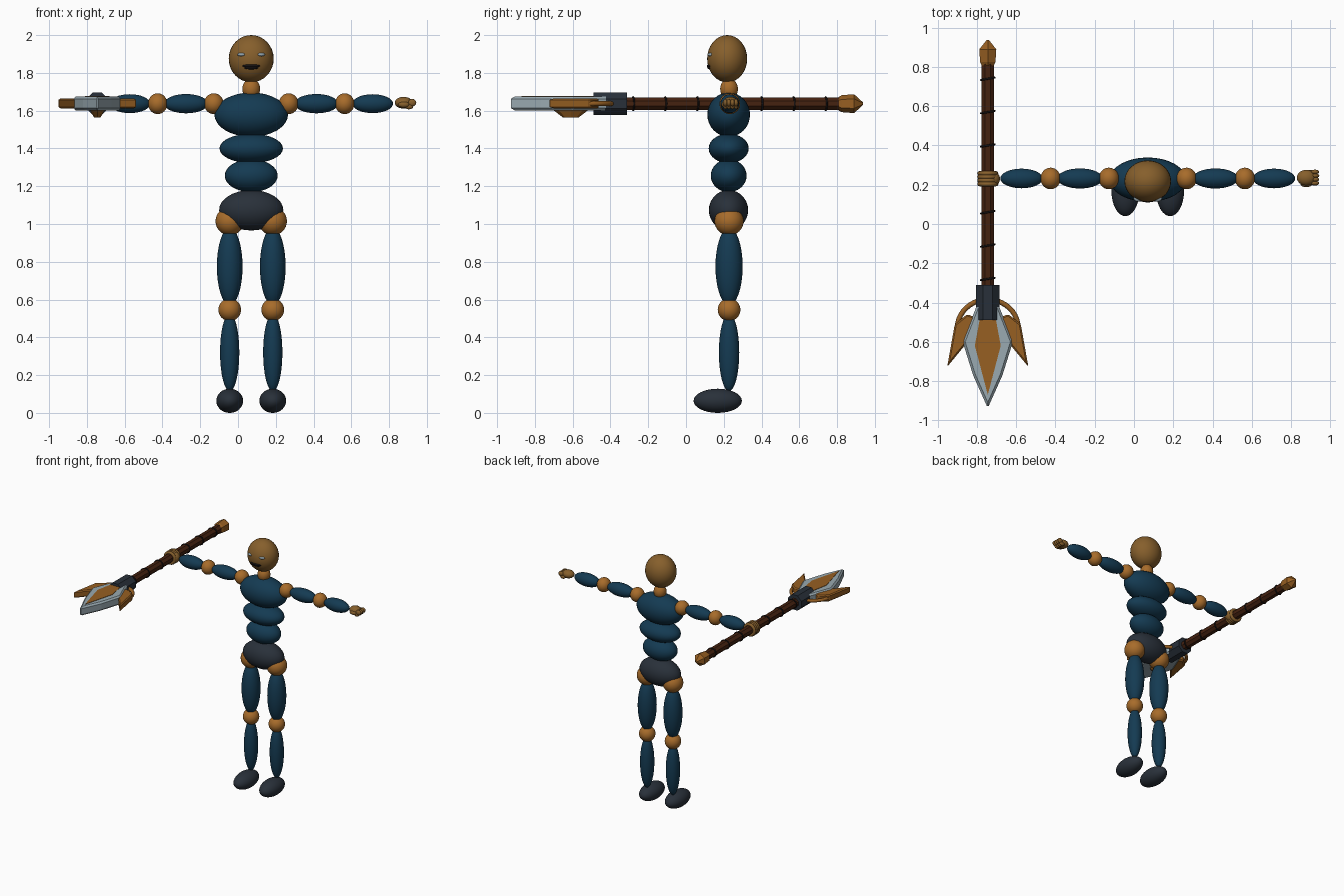
import bpy, bmesh
from math import pi, cos, sin
from mathutils import Matrix, Vector

if "Cube" in bpy.data.objects:
    bpy.data.objects.remove(bpy.data.objects["Cube"])


def material(name, r, g, b):
    m = bpy.data.materials.new(name)
    m.use_nodes = True
    m.diffuse_color = (r, g, b, 1)
    m.node_tree.nodes["Principled BSDF"].inputs["Base Color"].default_value = (r, g, b, 1)
    return m


BLUE = material("dark blue", 0.007, 0.043, 0.085)
ORANGE = material("joint orange", 0.39, 0.15, 0.024)
BROWN = material("skin brown", 0.24, 0.115, 0.025)
GREY = material("slate grey", 0.022, 0.03, 0.042)
SILVER = material("blade silver", 0.32, 0.4, 0.44)
GOLD = material("weapon gold", 0.31, 0.115, 0.016)
WOOD = material("shaft wood", 0.06, 0.016, 0.005)
BLACK = material("binding black", 0.008, 0.006, 0.006)

CX, CY, ARM_Z = 0.07, 0.228, 1.637     # body axis and arm height
WX = -0.745                            # weapon axis


def finish(name, bm, mat, smooth=False):
    bmesh.ops.recalc_face_normals(bm, faces=bm.faces)
    mesh = bpy.data.meshes.new(name)
    bm.to_mesh(mesh)
    bm.free()
    mesh.materials.append(mat)
    for p in mesh.polygons:
        p.use_smooth = smooth
    ob = bpy.data.objects.new(name, mesh)
    bpy.context.collection.objects.link(ob)
    return ob


def ball(name, centre, radii, mat, segments=32):
    bm = bmesh.new()
    bmesh.ops.create_uvsphere(bm, u_segments=segments, v_segments=segments // 2, radius=1,
                              matrix=Matrix.LocRotScale(Vector(centre), None, Vector(radii)))
    return finish(name, bm, mat, True)


def lathe(name, profile, sides, mat):
    """Flat-sided solid along y on the weapon axis, from (y, radius) points."""
    bm = bmesh.new()
    rings = [[bm.verts.new((WX + r * cos(a), y, ARM_Z + r * sin(a)))
              for a in ((i + 0.5) * 2 * pi / sides for i in range(sides))] for y, r in profile]
    for low, high in zip(rings, rings[1:]):
        for i in range(sides):
            j = (i + 1) % sides
            bm.faces.new((low[i], low[j], high[j], high[i]))
    bm.faces.new(rings[0])
    bm.faces.new(rings[-1])
    return finish(name, bm, mat)


def plate(name, outline, z0, z1, mat, side=1, bevel=0.0):
    """Extruded outline given relative to the weapon axis."""
    bm = bmesh.new()
    face = bm.faces.new([bm.verts.new((WX + side * x, y, z0)) for x, y in outline])
    new = bmesh.ops.extrude_face_region(bm, geom=[face])["geom"]
    bmesh.ops.translate(bm, vec=(0, 0, z1 - z0),
                        verts=[v for v in new if isinstance(v, bmesh.types.BMVert)])
    ob = finish(name, bm, mat)
    if bevel:
        mod = ob.modifiers.new("Bevel", "BEVEL")
        mod.width, mod.segments = bevel, 1
    return ob


def tube(name, points, radius, mat, cyclic=False):
    curve = bpy.data.curves.new(name, "CURVE")
    curve.dimensions = "3D"
    curve.bevel_depth, curve.bevel_resolution = radius, 2
    curve.use_fill_caps = True
    spline = curve.splines.new("POLY")
    spline.points.add(len(points) - 1)
    for p, co in zip(spline.points, points):
        p.co = (*co, 1)
    spline.use_cyclic_u = cyclic
    curve.materials.append(mat)
    ob = bpy.data.objects.new(name, curve)
    bpy.context.collection.objects.link(ob)
    return ob


# Head and torso
ball("head", (CX, 0.218, 1.875), (0.119, 0.106, 0.125), BROWN)
ball("neck", (CX, CY, 1.715), (0.047, 0.047, 0.055), ORANGE)
ball("chest", (CX, 0.226, 1.579), (0.195, 0.113, 0.117), BLUE)
ball("upper_waist", (CX, 0.226, 1.40), (0.168, 0.106, 0.078), BLUE)
ball("lower_waist", (CX, 0.226, 1.256), (0.14, 0.095, 0.087), BLUE)
ball("pelvis", (CX, 0.225, 1.073), (0.17, 0.104, 0.107), GREY)

# Face
ball("upper_lip", (CX, 0.127, 1.837), (0.048, 0.017, 0.01), BLACK, 16)
ball("lower_lip", (CX, 0.129, 1.827), (0.038, 0.017, 0.009), BLACK, 16)

for side, label in ((1, "left"), (-1, "right")):
    ball(label + "_eye", (CX + side * 0.05, 0.132, 1.897), (0.023, 0.018, 0.01), SILVER, 16)

    # Leg
    x = CX + side * 0.114
    ball(label + "_hip", (x, CY, 1.015), (0.075, 0.077, 0.075), ORANGE)
    ball(label + "_thigh", (x, CY, 0.775), (0.068, 0.072, 0.205), BLUE)
    ball(label + "_knee", (x, CY, 0.546), (0.06, 0.06, 0.06), ORANGE)
    ball(label + "_shin", (x, CY, 0.32), (0.051, 0.054, 0.205), BLUE)
    ball(label + "_foot", (x, 0.168, 0.064), (0.071, 0.128, 0.064), GREY)

    # Arm
    for part, dx, rx, r, mat in (("shoulder", 0.198, 0.052, 0.055, ORANGE),
                                 ("upper_arm", 0.345, 0.116, 0.051, BLUE),
                                 ("elbow", 0.495, 0.051, 0.055, ORANGE),
                                 ("forearm", 0.643, 0.108, 0.05, BLUE)):
        ball(f"{label}_{part}", (CX + side * dx, 0.232, ARM_Z), (rx, r, r), mat)

# Free left hand, loosely closed
ball("left_palm", (0.877, 0.236, 1.642), (0.047, 0.04, 0.031), BROWN, 24)
ball("left_thumb", (0.878, 0.203, 1.632), (0.03, 0.015, 0.016), BROWN, 16)
for i in range(4):
    y = 0.208 + i * 0.019
    ball(f"left_knuckle_{i}", (0.922, y, 1.642), (0.022, 0.012, 0.02), BROWN, 16)
    ball(f"left_fingertip_{i}", (0.905, y, 1.622), (0.023, 0.011, 0.015), BROWN, 16)

# Right hand gripping the shaft
ball("right_palm", (-0.717, 0.23, ARM_Z), (0.034, 0.037, 0.04), BROWN, 24)
for i in range(4):
    y = 0.204 + i * 0.018
    tube(f"right_finger_{i}", [(WX + 0.042 * cos(a), y, ARM_Z + 0.042 * sin(a))
                               for a in (k * pi / 10 for k in range(20))], 0.012, BROWN, True)

# Shaft with bindings, pommel and socket
lathe("shaft", [(-0.35, 0.035), (0.85, 0.035)], 8, WOOD)
for i in range(7):
    y = -0.28 + i * 0.17
    tube(f"binding_{i}", [(WX + 0.035 * cos(a), y + 0.006 * cos(a), ARM_Z + 0.035 * sin(a))
                          for a in (k * pi / 8 for k in range(16))], 0.005, BLACK, True)
lathe("pommel", [(0.808, 0.036), (0.825, 0.045), (0.89, 0.05), (0.938, 0.006)], 6, GOLD)
lathe("socket", [(-0.49, 0.064), (-0.312, 0.064)], 8, GREY)

# Spear head
plate("main_blade", [(0, -0.938), (0.075, -0.77), (0.128, -0.6), (0.05, -0.4),
                     (-0.05, -0.4), (-0.128, -0.6), (-0.075, -0.77)],
      1.602, 1.674, SILVER, bevel=0.012)
plate("blade_inlay", [(0, -0.87), (0.066, -0.62), (0.04, -0.48), (-0.04, -0.48), (-0.066, -0.62)],
      1.672, 1.677, GOLD)
for side, label in ((1, "left"), (-1, "right")):
    plate(label + "_side_blade", [(0.207, -0.728), (0.168, -0.51), (0.105, -0.46),
                                  (0.05, -0.48), (0.11, -0.61)],
          1.612, 1.665, GOLD, side, 0.008)

# Curved guard around the socket and stud under the blade
tube("guard", [(WX + 0.155 * cos(a), -0.53 + 0.145 * sin(a), ARM_Z)
               for a in (k * pi / 20 for k in range(21))], 0.013, GOLD)
bm = bmesh.new()
bmesh.ops.create_cone(bm, cap_ends=True, segments=8, radius1=0.45, radius2=1, depth=1,
                      matrix=Matrix.LocRotScale(Vector((WX, -0.61, 1.585)), None,
                                                Vector((0.04, 0.095, 0.04))))
finish("under_stud", bm, GOLD)
